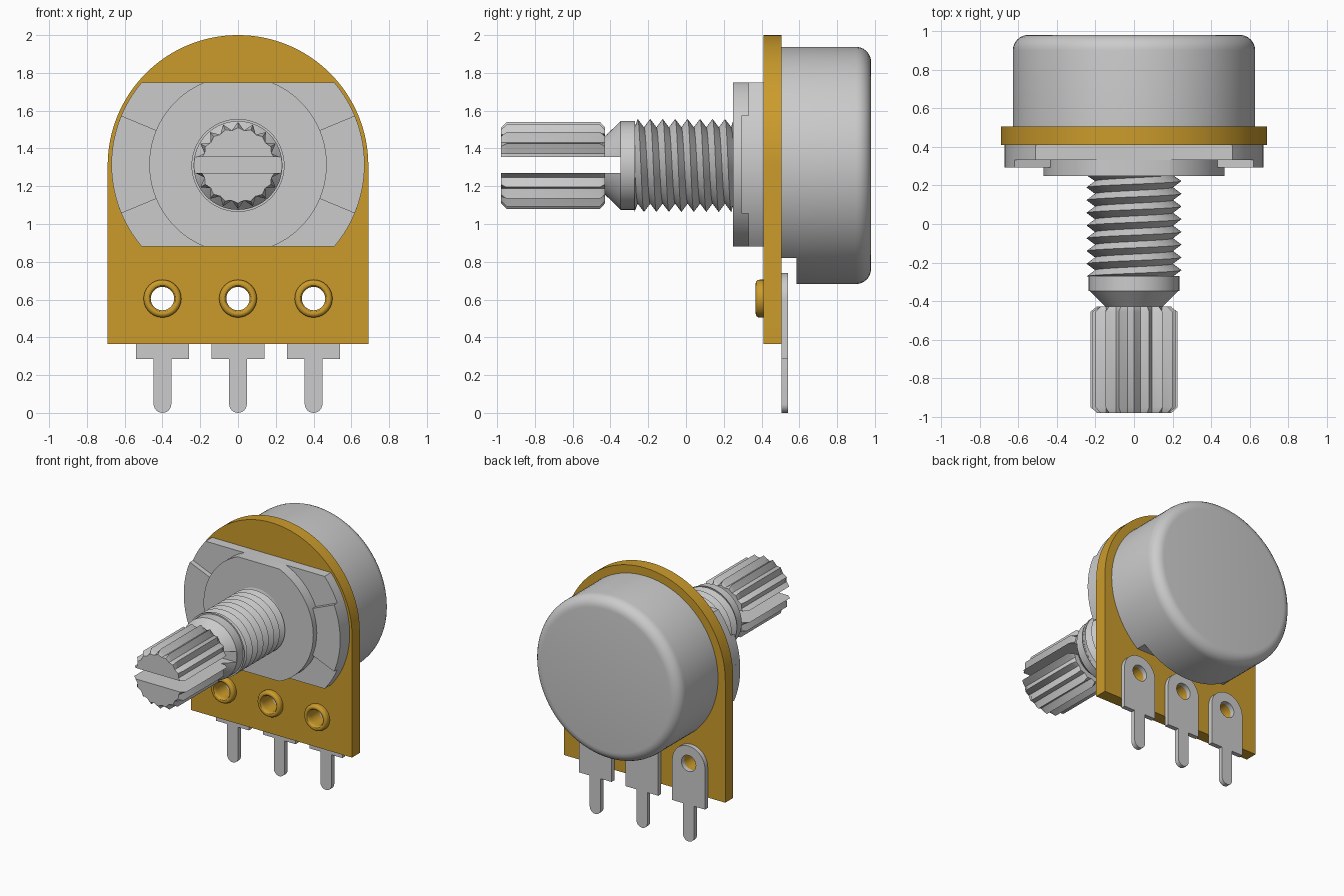
import bpy, bmesh
from math import sin, cos, pi, radians, asin, degrees
from mathutils import Vector

if "Cube" in bpy.data.objects:
    bpy.data.objects.remove(bpy.data.objects["Cube"])

CZ = 1.31            # height of the shaft axis
LUGS = (-0.4, 0, 0.4)

gold = bpy.data.materials.new("gold_board")
gold.diffuse_color = (0.60, 0.33, 0.025, 1)
gold.use_nodes = True
gold.node_tree.nodes["Principled BSDF"].inputs["Base Color"].default_value = gold.diffuse_color


def finish(name, bm, mat=None, angle=30):
    bmesh.ops.recalc_face_normals(bm, faces=bm.faces)
    me = bpy.data.meshes.new(name)
    bm.to_mesh(me)
    bm.free()
    ob = bpy.data.objects.new(name, me)
    bpy.context.collection.objects.link(ob)
    if mat:
        me.materials.append(mat)
    me.shade_smooth()
    me.set_sharp_from_angle(angle=radians(angle))
    return ob


def arc(cx, cz, r, a0, a1, n=24):
    return [(cx + r * cos(radians(a0 + (a1 - a0) * i / n)),
             cz + r * sin(radians(a0 + (a1 - a0) * i / n))) for i in range(n + 1)]


def extrude(name, pts, y0, y1, mat=None):
    bm = bmesh.new()
    f = bm.faces.new([bm.verts.new((x, y0, z)) for x, z in pts])
    g = bmesh.ops.extrude_face_region(bm, geom=[f])
    vs = [v for v in g["geom"] if isinstance(v, bmesh.types.BMVert)]
    bmesh.ops.translate(bm, verts=vs, vec=Vector((0, y1 - y0, 0)))
    return finish(name, bm, mat)


def lathe(name, profile, seg=64, cx=0, cz=CZ, root=None, ring=False, mat=None):
    """Spin (radius, y) points about a y-axis; root clamps every other column."""
    bm = bmesh.new()
    rows = []
    for r, y in profile:
        row = []
        for i in range(seg):
            q = min(r, root) if root and i % 2 == 0 else r
            a = 2 * pi * i / seg
            row.append(bm.verts.new((cx + q * cos(a), y, cz + q * sin(a))))
        rows.append(row)
    pairs = list(zip(rows, rows[1:]))
    if ring:
        pairs.append((rows[-1], rows[0]))
    else:
        bm.faces.new(rows[0])
        bm.faces.new(rows[-1])
    for a, b in pairs:
        for i in range(seg):
            j = (i + 1) % seg
            bm.faces.new((a[i], a[j], b[j], b[i]))
    return finish(name, bm, mat)


def cut(ob, cutter):
    cutter.hide_render = True
    m = ob.modifiers.new("cut", 'BOOLEAN')
    m.operation, m.solver, m.object = 'DIFFERENCE', 'EXACT', cutter
    dg = bpy.context.evaluated_depsgraph_get()
    me = bpy.data.meshes.new_from_object(ob.evaluated_get(dg))
    ob.modifiers.clear()
    ob.data = me
    me.shade_smooth()
    me.set_sharp_from_angle(angle=radians(30))
    bpy.data.objects.remove(cutter)


def box(x0, x1, y0, y1, z0, z1):
    return extrude("cutter", [(x0, z0), (x1, z0), (x1, z1), (x0, z1)], y0, y1)


# circuit board with round top
board = extrude("board", [(-0.69, 0.365), (0.69, 0.365)] + arc(0, CZ, 0.69, 0, 180, 64),
                0.41, 0.505, gold)

# solder lugs and rivets
for k, x in enumerate(LUGS):
    pts = (arc(x, 0.6, 0.14, 0, 180) + [(x - 0.14, 0.285), (x - 0.047, 0.285)]
           + arc(x, 0.047, 0.047, 180, 360, 12) + [(x + 0.047, 0.285), (x + 0.14, 0.285)])
    lug = extrude(f"terminal_{k}", pts, 0.505, 0.54)
    for part in (board, lug):
        cut(part, lathe("cutter", [(0.062, 0.3), (0.062, 0.6)], 32, x, 0.605))
    prof = [(0.062, 0.415), (0.062, 0.387)]
    prof += [(0.08 + 0.018 * cos(radians(t)), 0.387 - 0.018 * sin(radians(t)))
             for t in (150, 120, 90)]
    prof += [(0.08 + 0.02 * cos(radians(t)), 0.389 - 0.02 * sin(radians(t)))
             for t in (70, 45, 20, 0)] + [(0.1, 0.415)]
    lathe(f"rivet_{k}", prof, 32, x, 0.605, ring=True, mat=gold)

# rear can with rounded rim and a clearance notch over the lugs
rim = [(0.548 + 0.08 * sin(radians(t)), 0.90 + 0.08 * cos(radians(t))) for t in range(0, 91, 15)]
can = lathe("rear_can", rim + [(0.628, 0.505)], 96)
cut(can, box(-0.7, 0.7, 0.4, 0.585, 0.5, 0.82))


# front mounting plate: flat-sided discs plus raised side sectors
def flat_disc(r):
    a = degrees(asin(0.435 / r))
    return arc(0, CZ + 0.005, r, -a, a, 32) + arc(0, CZ + 0.005, r, 180 - a, 180 + a, 32)


extrude("mount_plate", flat_disc(0.67), 0.332, 0.41)
extrude("mount_hub", flat_disc(0.47), 0.25, 0.41)
for side, mid in (("right", 0), ("left", 180)):
    extrude(f"plate_sector_{side}",
            arc(0, CZ + 0.005, 0.67, mid - 22.7, mid + 22.7)
            + arc(0, CZ + 0.005, 0.465, mid + 22.7, mid - 22.7), 0.293, 0.345)

# threaded bushing: helical crests and roots clamped to its ends
bm = bmesh.new()
pitch, ya, yb, n = 0.066, -0.272, 0.252, 64
cols = []
for i in range(n + 1):
    t = i / n
    cols.append([bm.verts.new(((0.202, 0.246)[j % 2] * cos(2 * pi * t),
                               min(yb, max(ya, ya + pitch * (j / 2 - t))),
                               CZ + (0.202, 0.246)[j % 2] * sin(2 * pi * t)))
                 for j in range(-1, 20)])
for a, b in zip(cols, cols[1:]):
    for j in range(20):
        bm.faces.new((a[j], b[j], b[j + 1], a[j + 1]))
bmesh.ops.remove_doubles(bm, verts=bm.verts, dist=1e-5)
finish("bushing_thread", bm)
lathe("bushing_collar", [(0.2, 0.26), (0.2, -0.27), (0.235, -0.27), (0.235, -0.346)])

# split shaft: tapered neck and splined tip
slot = (-0.4, 0.4, -1.1, -0.348, 1.27, 1.355)
neck = lathe("shaft_neck", [(0.235, -0.346), (0.155, -0.428), (0.155, -0.44)])
cut(neck, box(*slot))
tip = lathe("shaft_spline", [(0.2, -0.98), (0.23, -0.95), (0.23, -0.455), (0.2, -0.428)],
            36, root=0.188)
cut(tip, box(*slot))
